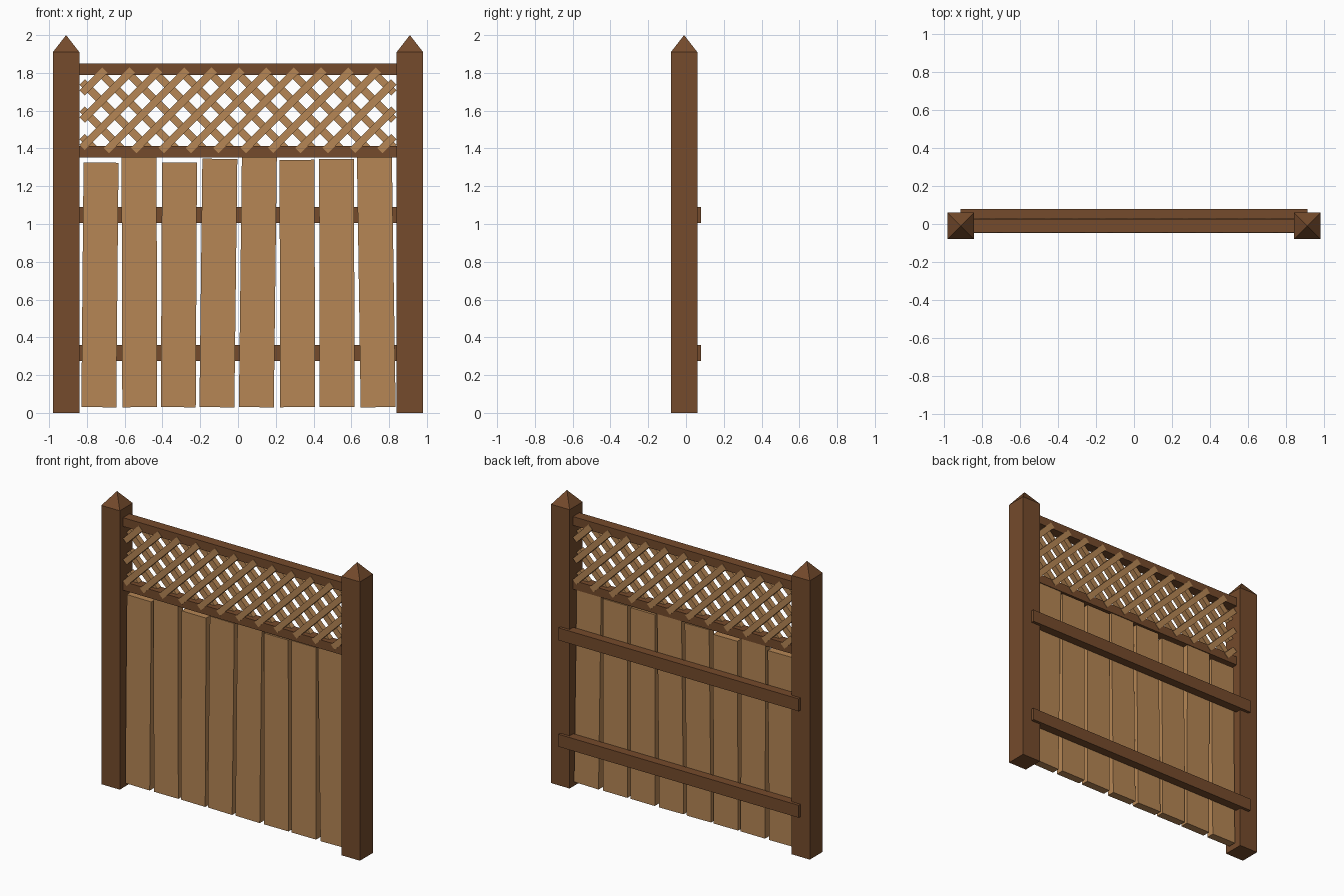
import bpy, bmesh, math
from mathutils import Matrix, Vector

if "Cube" in bpy.data.objects:
    bpy.data.objects.remove(bpy.data.objects["Cube"])


def material(name, color):
    m = bpy.data.materials.new(name)
    m.diffuse_color = (*color, 1)
    m.use_nodes = True
    m.node_tree.nodes["Principled BSDF"].inputs["Base Color"].default_value = m.diffuse_color
    return m


DARK = material("dark_brown_wood", (0.178, 0.070, 0.025))
TAN = material("tan_wood", (0.465, 0.237, 0.089))


def finish(name, bm, mat):
    bmesh.ops.recalc_face_normals(bm, faces=bm.faces)
    me = bpy.data.meshes.new(name)
    bm.to_mesh(me)
    bm.free()
    me.materials.append(mat)
    ob = bpy.data.objects.new(name, me)
    bpy.context.collection.objects.link(ob)
    return ob


def add_box(bm, center, size, tilt=0.0):
    """Box leaning by tilt about the y axis (positive leans to +x)."""
    mat = (Matrix.Translation(center) @ Matrix.Rotation(tilt, 4, 'Y')
           @ Matrix.Diagonal((*size, 1)))
    bmesh.ops.create_cube(bm, size=1, matrix=mat)


def box(name, center, size, mat, tilt=0.0):
    bm = bmesh.new()
    add_box(bm, center, size, tilt)
    return finish(name, bm, mat)


MID_Y = -0.01

# Posts with pyramid tops
for side, x in (("left", -0.91), ("right", 0.91)):
    bm = bmesh.new()
    add_box(bm, (x, MID_Y, 0.955), (0.14, 0.14, 1.91))
    top = max(bm.faces, key=lambda f: f.calc_center_median().z)
    tip = bmesh.ops.poke(bm, faces=[top])["verts"][0]
    tip.co.z = 2.0
    finish(side + "_post", bm, DARK)

# Rails framing the lattice, between the posts
for name, z0, z1 in (("top_rail", 1.79, 1.85), ("middle_rail", 1.353, 1.413)):
    box(name, (0, MID_Y, (z0 + z1) / 2), (1.72, 0.07, z1 - z0), DARK)

# Backing rails behind the boards
for name, z in (("upper_back_rail", 1.047), ("lower_back_rail", 0.318)):
    box(name, (0, 0.05, z), (1.82, 0.06, 0.085), DARK)

# Slightly uneven boards: top height and lean of each
boards = [(1.325, .009), (1.357, -.003), (1.325, .005), (1.345, .012),
          (1.357, .012), (1.34, -.002), (1.345, -.001), (1.357, -.015)]
for i, (top, lean) in enumerate(boards):
    x = -0.731 + i * 0.209
    box(f"board_{i + 1}", (x, -0.008, (top + 0.03) / 2),
        (0.185, 0.055, top - 0.03), TAN, lean)

# Lattice: two crossed layers of diagonal strips, trimmed to the panel
HALF_X, HALF_Z, STEP, LAYER = 0.825, 0.213, 0.1448, 0.038
for name, s, y in (("front_lattice", 1, MID_Y - LAYER / 2),
                   ("back_lattice", -1, MID_Y + LAYER / 2)):
    bm = bmesh.new()
    for k in range(-8, 9):
        c = -0.049 + k * STEP
        lo = max(-HALF_Z, -HALF_X - c)
        hi = min(HALF_Z, HALF_X - c)
        if hi - lo < 0.03:
            continue
        t = (lo + hi) / 2
        add_box(bm, (s * (c + t), y, 1.602 + t),
                (0.04, LAYER, (hi - lo) * math.sqrt(2)), s * math.pi / 4)
    finish(name, bm, TAN)
